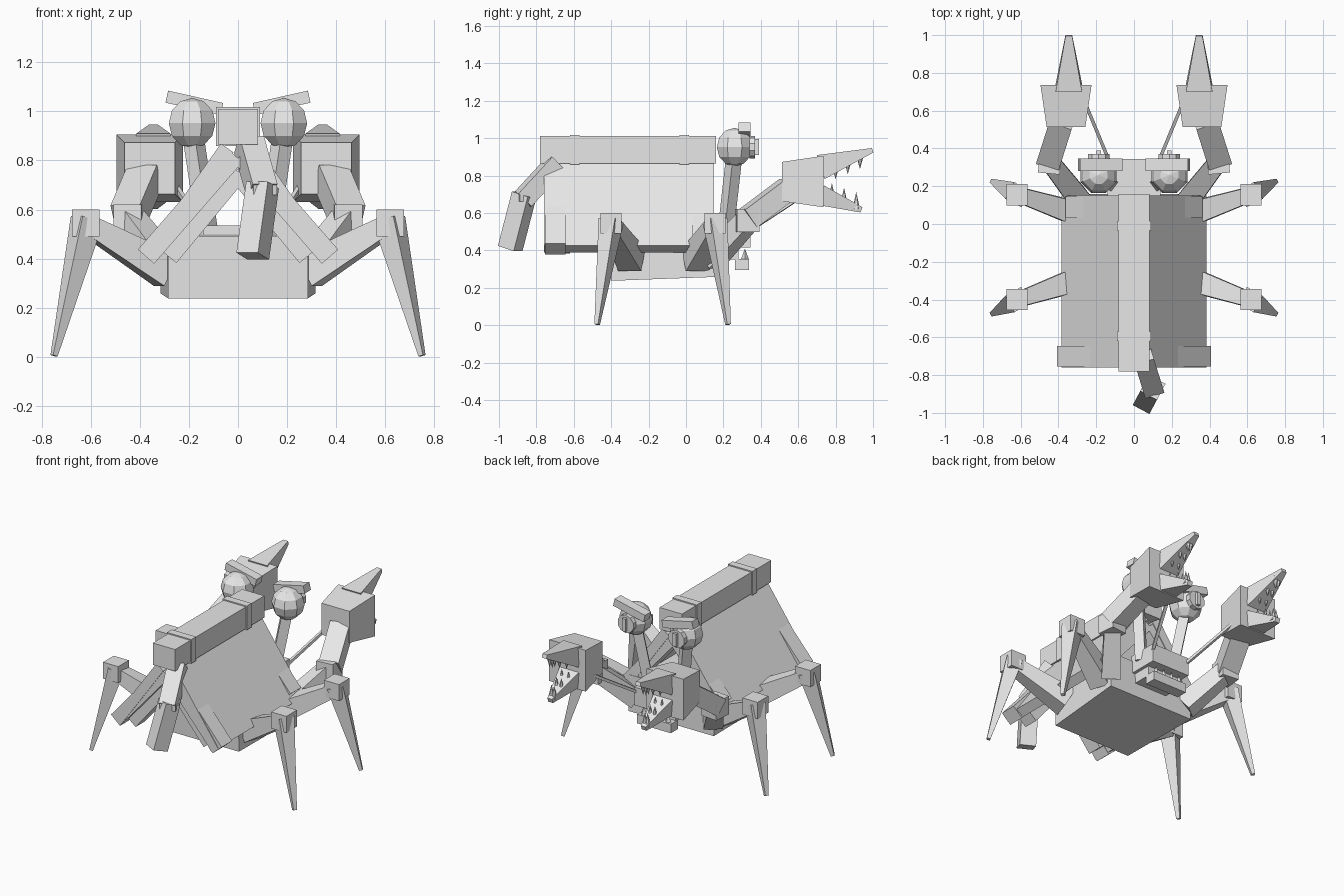
import bpy, bmesh, math
from mathutils import Vector, Matrix

cube = bpy.data.objects.get("Cube")
if cube:
    bpy.data.objects.remove(cube, do_unlink=True)

grey = bpy.data.materials.new("light grey")
grey.use_nodes = True
grey.diffuse_color = (0.8, 0.8, 0.8, 1)
grey.node_tree.nodes["Principled BSDF"].inputs["Base Color"].default_value = (0.8, 0.8, 0.8, 1)


def finish(name, bm):
    bmesh.ops.recalc_face_normals(bm, faces=bm.faces[:])
    mesh = bpy.data.meshes.new(name)
    bm.to_mesh(mesh)
    bm.free()
    mesh.materials.append(grey)
    obj = bpy.data.objects.new(name, mesh)
    bpy.context.collection.objects.link(obj)
    return obj


def beam(name, a, b, size_a, size_b=None):
    """Tapered box from a to b; sizes are (width, height) at each end."""
    a, b = Vector(a), Vector(b)
    size_b = size_b or size_a
    d = (b - a).normalized()
    side = d.cross(Vector((0, 0, 1))).normalized()
    up = side.cross(d)
    bm = bmesh.new()
    rings = []
    for p, (w, h) in ((a, size_a), (b, size_b)):
        rings.append([bm.verts.new(p + side * w * i / 2 + up * h * j / 2)
                      for i, j in ((-1, -1), (1, -1), (1, 1), (-1, 1))])
    bm.faces.new(rings[0])
    bm.faces.new(rings[1])
    for k in range(4):
        n = (k + 1) % 4
        bm.faces.new((rings[0][k], rings[0][n], rings[1][n], rings[1][k]))
    return finish(name, bm)


def box(name, center, size, tilt=0, turn=0):
    """Box tilted about y and turned about z."""
    bm = bmesh.new()
    m = (Matrix.Translation(center) @ Matrix.Rotation(turn, 4, 'Z')
         @ Matrix.Rotation(tilt, 4, 'Y') @ Matrix.Diagonal((*size, 1)))
    bmesh.ops.create_cube(bm, size=1, matrix=m)
    return finish(name, bm)


def cone(name, a, b, r1, r2, sides):
    a, b = Vector(a), Vector(b)
    bm = bmesh.new()
    m = Matrix.Translation((a + b) / 2) @ (b - a).to_track_quat('Z', 'Y').to_matrix().to_4x4()
    bmesh.ops.create_cone(bm, cap_ends=True, segments=sides, radius1=r1, radius2=r2,
                          depth=(b - a).length, matrix=m)
    return finish(name, bm)


# Ridge beam with two bands
box("ridge_beam", (0, -0.31, 0.938), (0.165, 0.94, 0.145))
for y in (-0.595, -0.01):
    box("ridge_band", (0, y, 0.938), (0.18, 0.05, 0.16))

# Body and mouth
beam("body", (0, -0.4, 0.365), (0, 0.155, 0.378), (0.57, 0.255), (0.63, 0.24))
box("upper_jaw", (0, 0.245, 0.475), (0.28, 0.2, 0.12))
box("lower_jaw", (0, 0.3, 0.325), (0.25, 0.075, 0.06))
box("throat", (0, 0.215, 0.385), (0.24, 0.13, 0.07))
for i in range(4):
    x = -0.09 + 0.06 * i
    cone("mouth_tooth", (x, 0.315, 0.35), (x, 0.315, 0.41), 0.022, 0, 4)

for s, label in ((-1, "right"), (1, "left")):
    def P(x, y, z):
        return (s * x, y, z)

    def name(part):
        return label + "_" + part

    # Tent sheet and its poles
    beam(name("tent_sheet"), P(0.359, -0.305, 0.407), P(0.044, -0.305, 0.851),
         (0.91, 0.062))
    beam(name("rear_pole"), P(0.375, -0.70, 0.408), P(0.015, -0.70, 0.822), (0.11, 0.088))
    beam(name("rear_brace"), P(0.285, -0.67, 0.41), P(0.0, -0.67, 0.755), (0.1, 0.088))
    beam(name("front_pole"), P(0.33, 0.09, 0.45), P(0.015, 0.09, 0.812), (0.11, 0.088))

    # Walking legs
    for base_y, knee_y, tip_y in ((0.05, 0.155, 0.225), (-0.29, -0.4, -0.475)):
        beam(name("thigh"), P(0.29, base_y, 0.35), P(0.61, knee_y, 0.535),
             (0.13, 0.14), (0.08, 0.08))
        box(name("knee"), P(0.62, knee_y, 0.545), (0.112, 0.112, 0.11))
        beam(name("shin"), P(0.615, knee_y, 0.56), P(0.75, tip_y, 0.004),
             (0.1, 0.1), (0.022, 0.022))

    # Arms
    beam(name("upper_arm"), P(0.29, 0.13, 0.35), P(0.445, 0.33, 0.56), (0.12, 0.12), (0.1, 0.1))
    box(name("elbow"), P(0.445, 0.327, 0.56), (0.115, 0.12, 0.122), turn=s * 0.1)
    beam(name("forearm"), P(0.45, 0.33, 0.57), P(0.38, 0.55, 0.735), (0.125, 0.115))

    # Claws with two fingers and teeth
    beam(name("claw_palm"), P(0.36, 0.513, 0.768), P(0.36, 0.735, 0.768),
         (0.205, 0.21), (0.27, 0.275))
    beam(name("upper_finger"), P(0.345, 0.72, 0.845), P(0.345, 0.998, 0.935),
         (0.14, 0.135), (0.035, 0.025))
    beam(name("lower_finger"), P(0.345, 0.72, 0.695), P(0.345, 0.938, 0.617),
         (0.14, 0.11), (0.035, 0.03))
    for i in range(3):
        for dx in (-0.025, 0.025):
            y, x = 0.80 + 0.065 * i, 0.345 + dx * (1 - 0.3 * i)
            top, low = 0.835 + 0.027 * i, 0.695 - 0.024 * i
            cone(name("upper_tooth"), P(x, y, top + 0.025), P(x, y, top - 0.055), 0.022, 0, 6)
            y -= 0.02
            cone(name("lower_tooth"), P(x, y, low - 0.025), P(x, y, low + 0.065), 0.02, 0, 6)

    # Eye, pupil, brow, stalk and feeler
    bm = bmesh.new()
    bmesh.ops.create_uvsphere(bm, u_segments=8, v_segments=6, radius=0.103,
                              matrix=Matrix.Translation(P(0.187, 0.26, 0.952))
                              @ Matrix.Rotation(math.pi / 8, 4, 'Z'))
    finish(name("eye"), bm)
    cone(name("iris"), P(0.187, 0.34, 0.952), P(0.187, 0.37, 0.952), 0.06, 0.06, 10)
    box(name("pupil"), P(0.187, 0.374, 0.952), (0.025, 0.03, 0.085))
    box(name("brow"), P(0.178, 0.313, 1.035), (0.23, 0.065, 0.05), tilt=-s * 0.22)
    beam(name("eye_stalk"), P(0.12, 0.21, 0.48), P(0.18, 0.255, 0.88), (0.062, 0.062))
    beam(name("feeler"), P(0.13, 0.33, 0.5), P(0.25, 0.62, 0.69), (0.018, 0.018))

# Hanging tail, in two bent pieces
beam("tail_upper", (0.045, -0.695, 0.865), (0.1, -0.875, 0.67), (0.105, 0.1))
box("tail_joint", (0.1, -0.865, 0.685), (0.1, 0.08, 0.05), turn=0.3)
beam("tail_lower", (0.1, -0.865, 0.7), (0.06, -0.94, 0.41), (0.1, 0.1))
